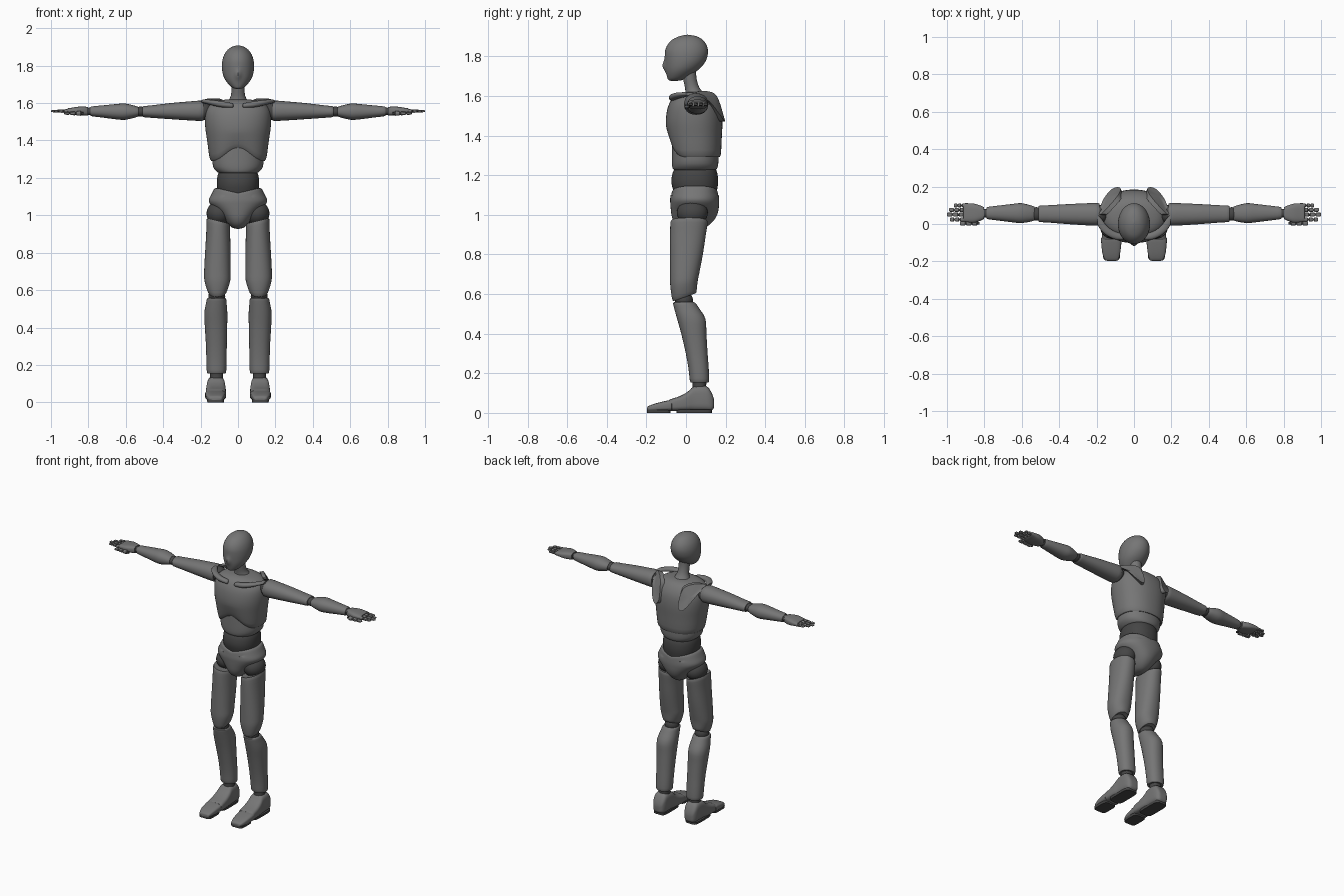
import bpy, bmesh, math
from mathutils import Vector


def material(name, c):
    m = bpy.data.materials.new(name)
    m.diffuse_color = (c, c, c, 1)
    return m


SHELL = material("shell grey", 0.18)
JOINT = material("joint dark grey", 0.06)


def finish(name, bm, mat):
    """Clean normals, smooth shading with sharp rims, one material."""
    bmesh.ops.recalc_face_normals(bm, faces=bm.faces)
    for f in bm.faces:
        f.smooth = True
    for e in bm.edges:
        e.smooth = e.calc_face_angle(0) < math.radians(38)
    me = bpy.data.meshes.new(name)
    bm.to_mesh(me)
    bm.free()
    me.materials.append(mat)
    ob = bpy.data.objects.new(name, me)
    bpy.context.collection.objects.link(ob)


def spline(pts, k, closed=False):
    """Catmull-Rom through tuples of numbers."""
    n, out = len(pts), []
    get = (lambda i: pts[i % n]) if closed else (lambda i: pts[max(0, min(n - 1, i))])
    for i in range(n if closed else n - 1):
        a, b, c, d = (get(i + j) for j in (-1, 0, 1, 2))
        for s in range(k):
            t = s / k
            out.append(tuple(0.5 * (2 * q + (r - p) * t + (2 * p - 5 * q + 4 * r - u) * t * t
                                    + (3 * q - p - 3 * r + u) * t ** 3)
                             for p, q, r, u in zip(a, b, c, d)))
    return out if closed else out + [pts[-1]]


def loft(name, axis, secs, mat=SHELL, e=2.2, n=36, k=3, fn=None, flip=1):
    """Sections (t, a0, a1, b0, b1): extents on the other two axes, in xyz order."""
    bm = bmesh.new()
    rings = []
    for t, a0, a1, b0, b1 in spline(secs, k):
        ring = []
        for i in range(n):
            w = 2 * math.pi * i / n
            c, s = math.cos(w), math.sin(w)
            a = (a0 + a1) / 2 + (a1 - a0) / 2 * math.copysign(abs(c) ** (2 / e), c)
            b = (b0 + b1) / 2 + (b1 - b0) / 2 * math.copysign(abs(s) ** (2 / e), s)
            p = {"x": (t, a, b), "y": (a, t, b), "z": (a, b, t)}[axis]
            x, y, z = fn(*p) if fn else p
            ring.append(bm.verts.new((x * flip, y, z)))
        rings.append(ring)
    for p, q in zip(rings, rings[1:]):
        for i in range(n):
            j = (i + 1) % n
            bm.faces.new((p[i], p[j], q[j], q[i]))
    bm.faces.new(rings[0])
    bm.faces.new(rings[-1])
    finish(name, bm, mat)


def ball(name, c, r, mat=JOINT):
    bm = bmesh.new()
    bmesh.ops.create_uvsphere(bm, u_segments=28, v_segments=16, radius=1)
    for v in bm.verts:
        v.co = [c[i] + v.co[i] * r[i] for i in range(3)]
    finish(name, bm, mat)


def sym(rows):
    """Rows (z, half width, y0, y1) to centred loft sections."""
    return [(z, -w, w, a, b) for z, w, a, b in rows]


def clamp(v):
    return max(0, min(1, v))


# Head, with a small nose pushed out of the face
def nose(x, y, z):
    if y < 0:
        y -= 0.014 * math.exp(-(x / 0.015) ** 2 - ((z - 1.752) / 0.025) ** 2)
    return x, y, z


loft("head", "z", sym([
    (1.676, .012, -.075, -.045), (1.68, .025, -.088, -.02), (1.692, .042, -.094, .005),
    (1.715, .062, -.1, .04), (1.74, .076, -.104, .072), (1.77, .084, -.106, .096),
    (1.80, .086, -.107, .108), (1.83, .083, -.105, .111), (1.86, .073, -.092, .102),
    (1.885, .055, -.068, .082), (1.90, .034, -.036, .056), (1.907, .012, -.01, .025),
    (1.909, .001, .007, .009)]), e=2, n=56, fn=nose)
loft("neck", "z", sym([(1.59, .07, -.01, .12), (1.615, .05, -.003, .09), (1.645, .037, -.006, .066),
                       (1.69, .035, -.015, .053), (1.74, .036, -.02, .05)]), e=2)


# Chest, with the front lower rim raised into an arch
def arch(x, y, z):
    if z < 1.45 and y < 0.05 and abs(x) < 0.14:
        z += 0.07 * math.cos(math.pi * x / .28) ** 2 * clamp((1.45 - z) / .15) * clamp((.05 - y) / .06)
    return x, y, z


loft("chest", "z", sym([
    (1.295, .13, -.06, .16), (1.30, .15, -.076, .175), (1.40, .165, -.095, .181),
    (1.47, .175, -.102, .184), (1.53, .177, -.095, .178), (1.57, .167, -.08, .163),
    (1.60, .135, -.058, .14), (1.615, .09, -.03, .115), (1.62, .05, 0, .09)]), n=56, fn=arch)

# Abdomen, dark waist and pelvis
loft("abdomen", "z", sym([(1.226, .10, -.055, .145), (1.232, .112, -.066, .156), (1.26, .133, -.071, .163),
                          (1.32, .137, -.071, .163), (1.39, .13, -.07, .16)]), n=48)
loft("waist", "z", sym([(1.08, .10, -.05, .145), (1.115, .107, -.062, .155), (1.165, .113, -.074, .162),
                        (1.21, .11, -.068, .158), (1.235, .10, -.055, .148)]), JOINT, n=48)


def dip(x, y, z):  # the waistband sinks in the middle
    if z > 1.1:
        z -= 0.026 * clamp(1 - abs(x) / .11)
    return x, y, z


loft("pelvis", "z", sym([
    (.928, .008, .0, .07), (.935, .032, -.03, .095), (.955, .056, -.055, .125), (.985, .08, -.07, .15),
    (1.02, .11, -.076, .163), (1.055, .145, -.079, .167), (1.08, .156, -.08, .167),
    (1.11, .143, -.076, .164), (1.14, .128, -.071, .16), (1.145, .118, -.062, .152)]), n=56, fn=dip)


def thigh_ends(x, y, z):  # slanted top and bottom rims
    z += 0.25 * (x - .115) * clamp((z - .88) / .08)
    z += 0.37 * y * clamp((.7 - z) / .12)
    return x, y, z


for side, s in (("left", 1), ("right", -1)):
    def part(name, axis, secs, *a, **k):
        loft(f"{name}_{side}", axis, secs, *a, flip=s, **k)

    # Leg
    ball(f"hip_{side}", (.102 * s, .032, 1.01), (.066, .078, .066))
    part("thigh", "z", [
        (.588, .075, .148, -.055, .04), (.592, .062, .16, -.068, .052), (.65, .042, .179, -.079, .058),
        (.70, .040, .181, -.08, .066), (.80, .040, .176, -.08, .085), (.90, .042, .17, -.08, .1),
        (.967, .044, .167, -.078, .109), (.971, .055, .156, -.068, .098)], fn=thigh_ends)
    ball(f"knee_{side}", (.113 * s, -.01, .568), (.045, .045, .045))
    part("shin", "z", [
        (.155, .075, .155, .03, .108), (.16, .064, .166, .02, .117), (.22, .061, .169, .013, .115),
        (.30, .06, .171, -.001, .109), (.40, .058, .177, -.024, .103), (.475, .057, .18, -.045, .098),
        (.53, .061, .171, -.06, .065), (.555, .064, .165, -.065, .047), (.559, .075, .155, -.055, .037)])
    part("ankle", "z", [(.11, .078, .152, .03, .105), (.14, .08, .15, .034, .102), (.175, .078, .152, .03, .105)], JOINT)
    part("foot", "y", [
        (-.085, .068, .168, .01, .06), (-.08, .064, .172, .01, .068), (-.03, .064, .172, .01, .085),
        (.01, .066, .17, .01, .108), (.04, .069, .166, .01, .133), (.10, .071, .164, .01, .136),
        (.125, .077, .158, .01, .11), (.138, .087, .148, .02, .08), (.142, .1, .135, .03, .06)], e=3.6)
    part("toes", "y", [
        (-.197, .095, .142, .012, .024), (-.19, .083, .157, .01, .034), (-.15, .073, .17, .01, .049),
        (-.08, .066, .176, .01, .065), (-.072, .072, .17, .012, .06)], e=3.6)
    for nm, y0, y1 in (("toe_sole", -.197, -.078), ("heel_sole", -.048, .13)):
        part(nm, "z", [(0, .076, .164, y0, y1), (.016, .074, .166, y0, y1)], JOINT, e=5, k=1)

    # Collar bone and shoulder blade
    part("collar_bone", "x", [
        (.025, -.076, -.058, 1.577, 1.592), (.035, -.084, -.05, 1.574, 1.6), (.09, -.085, -.045, 1.578, 1.61),
        (.14, -.065, -.015, 1.588, 1.617), (.175, -.035, .03, 1.597, 1.619), (.195, -.005, .05, 1.602, 1.617)], n=20)
    outline = [(.185, .05, 1.615), (.13, .10, 1.625), (.085, .155, 1.60), (.072, .19, 1.50),
               (.098, .196, 1.47), (.132, .175, 1.50), (.17, .12, 1.57)]
    bm = bmesh.new()
    pts = spline(outline, 4, True)
    rings = [[bm.verts.new((x * q * s, .04 + (y - .04) * q, z)) for x, y, z in pts] for q in (1, .82)]
    hubs = [bm.verts.new((x * s, y, 1.555)) for x, y in ((.133, .152), (.11, .13))]
    for i in range(len(pts)):
        j = (i + 1) % len(pts)
        for r, h in zip(rings, hubs):
            bm.faces.new((r[i], r[j], h))
        bm.faces.new((rings[0][i], rings[0][j], rings[1][j], rings[1][i]))
    finish(f"shoulder_blade_{side}", bm, SHELL)

    # Arm
    ball(f"shoulder_{side}", (.185 * s, .052, 1.558), (.05, .05, .048))
    part("upper_arm", "x", [
        (.188, .005, .098, 1.517, 1.6), (.192, -.009, .112, 1.505, 1.613), (.27, -.006, .11, 1.508, 1.608),
        (.36, .0, .106, 1.514, 1.6), (.46, .008, .1, 1.521, 1.588), (.505, .011, .098, 1.525, 1.583),
        (.509, .02, .088, 1.532, 1.575)])
    ball(f"elbow_{side}", (.522 * s, .054, 1.554), (.036, .036, .027))
    part("forearm", "x", [
        (.533, .026, .086, 1.535, 1.573), (.537, .017, .095, 1.527, 1.581), (.60, .005, .111, 1.511, 1.597),
        (.65, .009, .107, 1.513, 1.595), (.72, .018, .099, 1.522, 1.588), (.782, .026, .091, 1.53, 1.582),
        (.786, .034, .084, 1.536, 1.576)])
    part("wrist", "x", [(.77, .032, .084, 1.534, 1.578), (.80, .036, .08, 1.537, 1.575), (.82, .032, .084, 1.535, 1.577)], JOINT)

    # Hand, with segmented fingers over a dark core
    part("palm", "x", [
        (.802, .03, .086, 1.537, 1.576), (.806, .024, .092, 1.533, 1.58), (.85, .008, .108, 1.534, 1.581),
        (.89, .01, .111, 1.541, 1.575), (.91, .014, .11, 1.545, 1.572), (.913, .02, .104, 1.55, 1.567)], e=3)
    for f, (y, x0, tip) in {"index": (.024, .905, .985), "middle": (.05, .905, 1.0),
                            "ring": (.075, .905, .988), "little": (.099, .9, .962),
                            "thumb": (.004, .835, .93)}.items():
        z = 1.545 if f == "thumb" else 1.557
        r = .013 if f == "thumb" else .0108
        part(f + "_core", "x", [(x0 - .01, y - .007, y + .007, z - .007, z + .007),
                                (tip - .01, y - .005, y + .005, z - .004, z + .004)], JOINT, n=10, k=1)
        for i in range(3):
            a = x0 + (tip - x0) * i / 3 + .003
            b = x0 + (tip - x0) * (i + 1) / 3
            h0, h1 = r * (1 - .17 * i), r * (.85 - .17 * i)
            secs = [(a, y - r * .7, y + r * .7, z - h0 * .7, z + h0 * .7), (a + .003, y - r, y + r, z - h0, z + h0),
                    (b - .004, y - r * .95, y + r * .95, z - h1, z + h1), (b, y - r * .6, y + r * .6, z - h1 * .5, z + h1 * .5)]
            part(f"{f}_segment_{i + 1}", "x", secs, n=12, k=1, e=2.6)
